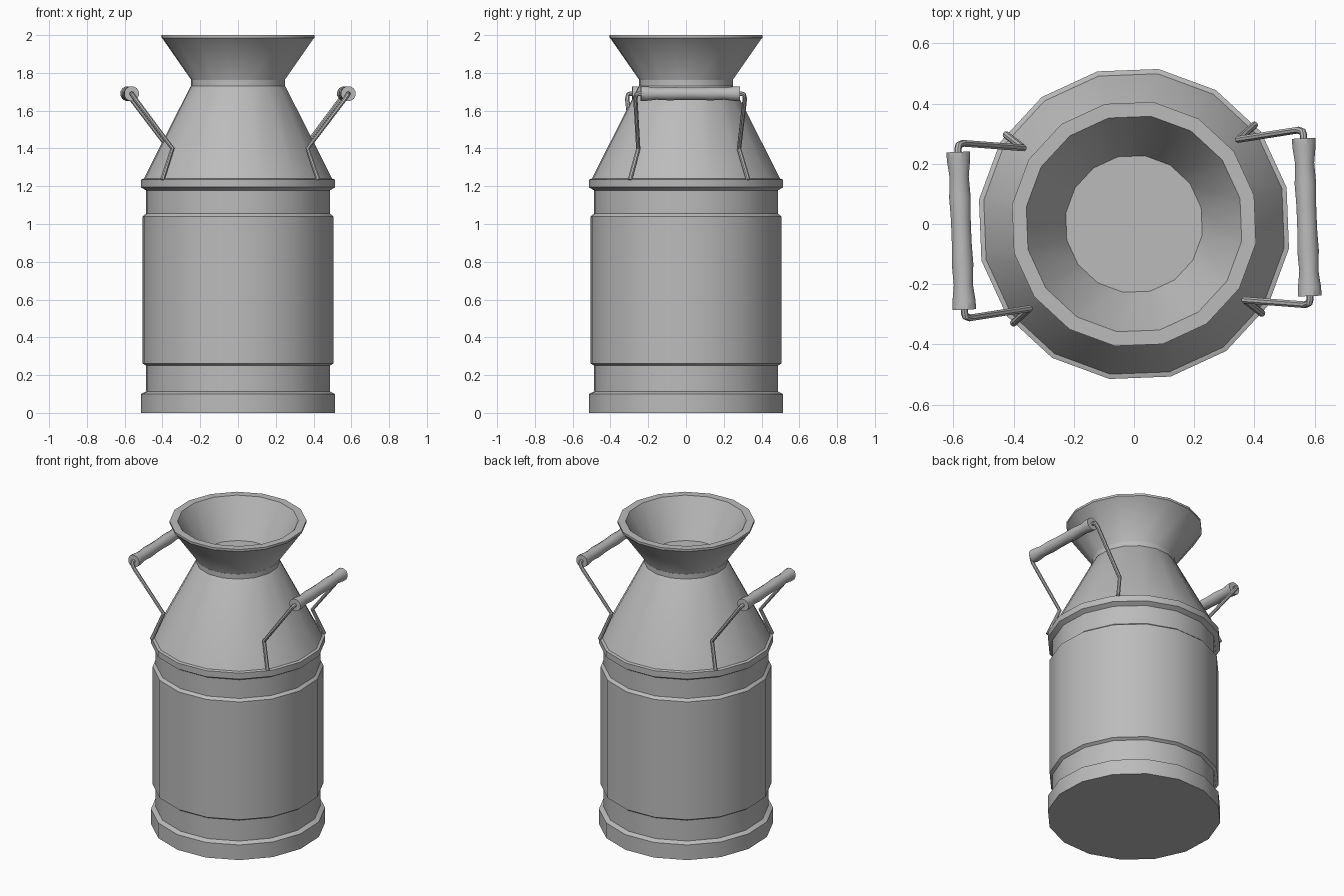
import bpy
import bmesh
import math
from mathutils import Matrix, Vector

if "Cube" in bpy.data.objects:
    bpy.data.objects.remove(bpy.data.objects["Cube"], do_unlink=True)

metal = bpy.data.materials.new("grey_metal")
metal.use_nodes = True
GREY = (0.5, 0.5, 0.5, 1)
metal.diffuse_color = GREY
metal.node_tree.nodes["Principled BSDF"].inputs["Base Color"].default_value = GREY

TURN = Matrix.Rotation(math.radians(2.25), 4, "Z")  # whole can is slightly turned


def finish(name, bm, matrix):
    """Turn a bmesh into a smooth-by-angle object."""
    bmesh.ops.recalc_face_normals(bm, faces=bm.faces)
    bm.transform(TURN @ matrix)
    if matrix.determinant() < 0:
        bmesh.ops.reverse_faces(bm, faces=bm.faces)
    mesh = bpy.data.meshes.new(name)
    bm.to_mesh(mesh)
    bm.free()
    mesh.materials.append(metal)
    obj = bpy.data.objects.new(name, mesh)
    bpy.context.collection.objects.link(obj)
    bpy.ops.object.select_all(action="DESELECT")
    obj.select_set(True)
    bpy.context.view_layer.objects.active = obj
    bpy.ops.object.shade_smooth_by_angle(angle=math.radians(30))
    return obj


def skin(bm, rings):
    """Bridge successive vertex rings and cap both ends."""
    n = len(rings[0])
    for a, b in zip(rings, rings[1:]):
        for i in range(n):
            j = (i + 1) % n
            bm.faces.new((a[i], a[j], b[j], b[i]))
    bm.faces.new(rings[0])
    bm.faces.new(rings[-1])


def lathe(name, profile, sides, matrix=Matrix()):
    """Revolve (radius, height) points around z."""
    bm = bmesh.new()
    rings = []
    for r, z in profile:
        angles = [math.tau * (i + 0.5) / sides for i in range(sides)]
        rings.append([bm.verts.new((r * math.cos(a), r * math.sin(a), z)) for a in angles])
    skin(bm, rings)
    return finish(name, bm, matrix)


def tube(name, path, radius, sides, matrix):
    """Sweep a round section along a path with mitred corners."""
    bm = bmesh.new()
    pts = [Vector(p) for p in path]
    rings = []
    direction = (pts[1] - pts[0]).normalized()
    side = direction.orthogonal().normalized()
    for k, p in enumerate(pts):
        before = (p - pts[k - 1]).normalized() if k else direction
        after = (pts[k + 1] - p).normalized() if k < len(pts) - 1 else before
        tangent = (before + after).normalized()
        side = (side - tangent * side.dot(tangent)).normalized()
        up = tangent.cross(side)
        angles = [math.tau * i / sides for i in range(sides)]
        rings.append([bm.verts.new(p + radius * (side * math.cos(a) + up * math.sin(a)))
                      for a in angles])
    skin(bm, rings)
    return finish(name, bm, matrix)


# Can body: base band, stepped wall and shoulder flange
lathe("can_body", [
    (0.521, 0), (0.521, 0.1), (0.493, 0.113), (0.493, 0.25), (0.511, 0.262),
    (0.511, 1.04), (0.493, 1.055), (0.493, 1.178), (0.521, 1.195),
    (0.521, 1.235), (0.506, 1.24)], 16)

# Shoulder cone and short neck
lathe("shoulder", [(0.506, 1.238), (0.256, 1.725), (0.251, 1.73), (0.251, 1.762)], 16)

# Funnel mouth with a flat floor inside
lathe("funnel_mouth", [
    (0.247, 1.735), (0.25, 1.762), (0.405, 1.982), (0.41, 1.986), (0.41, 2.0),
    (0.362, 2.0), (0.22, 1.745)], 16)

# Handles: a turned grip hung between two bent wires on each side
half_grip = [(0.04, 0.262), (0.04, 0.235), (0.033, 0.18), (0.037, 0.11), (0.034, 0.04)]
grip = [(r, -h) for r, h in half_grip] + [(r, h) for r, h in reversed(half_grip)]
wire = [(0.574, 0.25, 1.69), (0.574, 0.272, 1.69), (0.571, 0.285, 1.685),
        (0.556, 0.29, 1.663), (0.358, 0.267, 1.4), (0.413, 0.313, 1.235)]

for label, sx in (("left", 1), ("right", -1)):
    place = Matrix.Translation((0.574 * sx, 0, 1.69)) @ Matrix.Rotation(math.pi / 2, 4, "X")
    lathe(label + "_grip", grip, 12, place)
    for end, sy in (("front", -1), ("back", 1)):
        tube(f"{label}_{end}_wire", wire, 0.012, 8, Matrix.Diagonal((sx, sy, 1, 1)))
